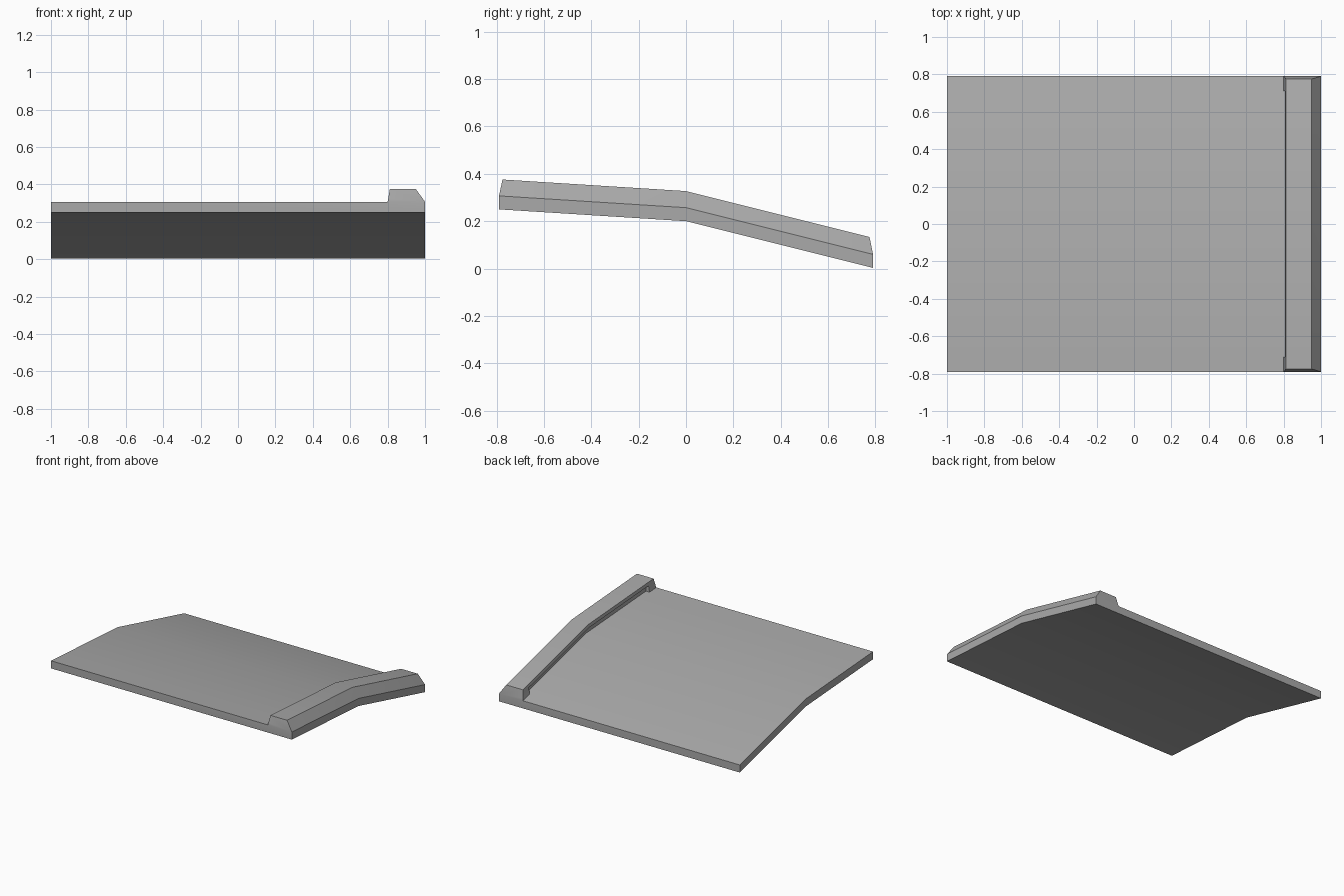
import bpy, bmesh

cube = bpy.data.objects.get("Cube")
if cube:
    bpy.data.objects.remove(cube, do_unlink=True)

HALF = 0.79      # half depth of the slab
SLAB = 0.057     # slab thickness
CURB = 0.127     # curb height above the underside
LIP = 0.103      # underside of the curb's overhang
NOTCH = 0.71     # half length of the recess under the overhang

mat = bpy.data.materials.new("concrete grey")
mat.use_nodes = True
grey = (0.4, 0.4, 0.4, 1)
mat.diffuse_color = grey
mat.node_tree.nodes["Principled BSDF"].inputs["Base Color"].default_value = grey


def underside(y):
    # Gentle slope in front of the fold, steeper behind it
    return 0.2 - y * (0.25 if y > 0 else 0.063)


def section(recessed):
    # Slab and curb outline; the curb's inner face is flush or recessed
    inner = [(0.83, SLAB), (0.83, LIP)] if recessed else [(0.803, 0.073), (0.806, 0.09)]
    return [(-1, 0), (-1, SLAB), (0.8, SLAB), *inner, (0.808, LIP),
            (0.812, CURB), (0.95, CURB), (1, SLAB), (1, 0)]


# Sweep the outline from front to back
bm = bmesh.new()
rings = []
stations = [(-HALF, False), (-NOTCH, False), (-NOTCH, True), (0, True),
            (NOTCH, True), (NOTCH, False), (HALF, False)]
for y, recessed in stations:
    ring = []
    for x, h in section(recessed):
        # Curb ends lean inwards
        lean = 0.015 * max(0, h - SLAB) / (CURB - SLAB) if abs(y) == HALF else 0
        yy = y - lean if y > 0 else y + lean
        ring.append(bm.verts.new((x, yy, underside(yy) + h)))
    rings.append(ring)

n = len(rings[0])
for a, b in zip(rings, rings[1:]):
    for i in range(n):
        j = (i + 1) % n
        bm.faces.new((a[i], a[j], b[j], b[i]))

# End faces: slab edge and curb end
for r in (rings[0], rings[-1]):
    bm.faces.new((r[0], r[1], r[2], r[-2], r[-1]))
    bm.faces.new(r[2:-1])

bmesh.ops.remove_doubles(bm, verts=bm.verts, dist=0.0001)
bmesh.ops.dissolve_degenerate(bm, edges=bm.edges, dist=0.0001)
bmesh.ops.recalc_face_normals(bm, faces=bm.faces)
mesh = bpy.data.meshes.new("folded_slab_with_curb")
bm.to_mesh(mesh)
bm.free()
mesh.materials.append(mat)
slab = bpy.data.objects.new("folded_slab_with_curb", mesh)
bpy.context.collection.objects.link(slab)

# Smooth across the gentle fold, sharp elsewhere
bpy.ops.object.select_all(action="DESELECT")
slab.select_set(True)
bpy.context.view_layer.objects.active = slab
bpy.ops.object.shade_smooth_by_angle(angle=0.611)
